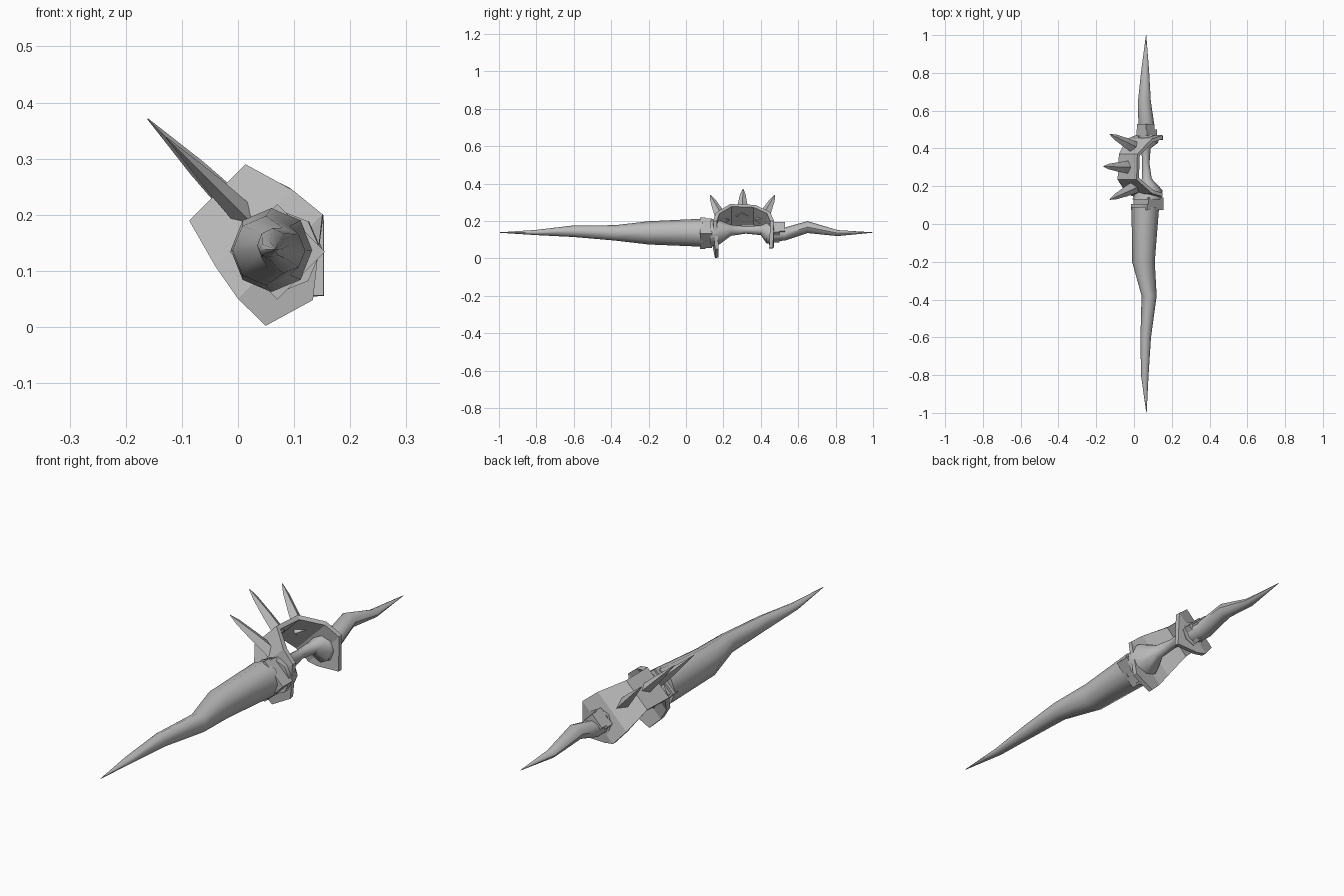
import bpy, bmesh, math
from mathutils import Vector

cube = bpy.data.objects.get("Cube")
if cube:
    bpy.data.objects.remove(cube, do_unlink=True)

grey = bpy.data.materials.new("grey horn")
grey.use_nodes = True
grey.diffuse_color = (0.5, 0.5, 0.5, 1)
grey.node_tree.nodes["Principled BSDF"].inputs["Base Color"].default_value = (0.5, 0.5, 0.5, 1)

D = math.sqrt(0.5)


def tilted(y, u, v):
    """Guard frame: u points up and to the right side, v across it."""
    return Vector((0.07 + D * (v - u), y, 0.14 + D * (u + v)))


def finish(name, bm, smooth=None):
    bmesh.ops.remove_doubles(bm, verts=bm.verts, dist=0.0005)
    bmesh.ops.recalc_face_normals(bm, faces=bm.faces)
    mesh = bpy.data.meshes.new(name)
    bm.to_mesh(mesh)
    bm.free()
    mesh.materials.append(grey)
    obj = bpy.data.objects.new(name, mesh)
    bpy.context.collection.objects.link(obj)
    if smooth:
        bpy.ops.object.select_all(action='DESELECT')
        obj.select_set(True)
        bpy.context.view_layer.objects.active = obj
        bpy.ops.object.shade_smooth_by_angle(angle=math.radians(smooth))
    return obj


def skin(bm, rings):
    for a, b in zip(rings, rings[1:]):
        for i in range(len(a)):
            j = (i + 1) % len(a)
            bm.faces.new((a[i], a[j], b[j], b[i]))
    bm.faces.new(rings[0])
    bm.faces.new(rings[-1])


def loft(name, stations, sides, smooth=None):
    """Stations: y, centre x, centre z, half width, half height."""
    bm = bmesh.new()
    rings = []
    for y, x, z, rx, rz in stations:
        turn = [math.tau * i / sides for i in range(sides)]
        rings.append([bm.verts.new((x + rx * math.cos(a), y, z + rz * math.sin(a)))
                      for a in turn])
    skin(bm, rings)
    return finish(name, bm, smooth)


# Long front horn and short wavy rear horn
loft("front_horn", [
    (-1.0, 0.066, 0.138, 0.001, 0.001), (-0.8, 0.057, 0.138, 0.02, 0.014),
    (-0.6, 0.062, 0.145, 0.028, 0.031), (-0.38, 0.08, 0.136, 0.04, 0.041),
    (-0.2, 0.05, 0.136, 0.06, 0.062), (0.09, 0.06, 0.137, 0.073, 0.075)], 8, 50)
loft("rear_horn", [
    (0.45, 0.07, 0.13, 0.04, 0.04), (0.53, 0.065, 0.13, 0.042, 0.035),
    (0.65, 0.055, 0.167, 0.034, 0.032), (0.81, 0.059, 0.135, 0.021, 0.016),
    (1.0, 0.064, 0.138, 0.001, 0.001)], 8, 50)

# Grip pinched in the middle
loft("grip", [
    (0.13, 0.07, 0.135, 0.078, 0.075), (0.18, 0.08, 0.14, 0.07, 0.065),
    (0.24, 0.068, 0.15, 0.026, 0.03), (0.32, 0.062, 0.152, 0.02, 0.02),
    (0.4, 0.064, 0.15, 0.024, 0.026), (0.43, 0.08, 0.135, 0.048, 0.055),
    (0.47, 0.075, 0.13, 0.055, 0.055)], 8, 50)

# Square collars
for name, y0, y1, x, z, r in [
        ("front_collar", 0.075, 0.105, 0.07, 0.134, 0.085),
        ("inner_collar", 0.105, 0.14, 0.076, 0.134, 0.079),
        ("rear_collar", 0.5, 0.53, 0.063, 0.147, 0.046),
        ("rear_inner_collar", 0.465, 0.5, 0.068, 0.14, 0.055)]:
    loft(name, [(y0, x, z, r, r), (y1, x, z, r, r)], 4)

# Curved guard: rows of y, then u and v of its low and high edge
bm = bmesh.new()
rows = []
for y, u0, v0, u1, v1 in [
        (0.155, -0.083, -0.112, -0.11, -0.02), (0.145, -0.014, -0.113, -0.014, 0.1),
        (0.16, 0.054, -0.101, 0.054, 0.093), (0.235, 0.146, -0.076, 0.146, 0.066),
        (0.37, 0.14, -0.072, 0.14, 0.066), (0.45, 0.06, -0.095, 0.06, 0.092),
        (0.47, -0.014, -0.1, -0.014, 0.1), (0.465, -0.05, -0.075, -0.119, -0.001)]:
    rows.append([bm.verts.new(tilted(y, u0, v0)), bm.verts.new(tilted(y, u1, v1))])
for a, b in zip(rows, rows[1:]):
    bm.faces.new((a[0], a[1], b[1], b[0]))
guard = finish("guard", bm)
# Thicken towards the grip
inward = guard.data.polygons[3].normal.dot(tilted(0, 1, 0) - tilted(0, 0, 0)) < 0
solid = guard.modifiers.new("thickness", 'SOLIDIFY')
solid.thickness = 0.02
solid.offset = 1 if inward else -1

# Three spikes fanning out of the guard
for name, y0, u0, y1, u1 in [("front_spike", 0.2, 0.08, 0.13, 0.28),
                             ("middle_spike", 0.3, 0.12, 0.305, 0.327),
                             ("rear_spike", 0.4, 0.08, 0.475, 0.28)]:
    bm = bmesh.new()
    along = Vector((y1 - y0, u1 - u0))
    side = Vector((along.y, -along.x)).normalized()
    rings = []
    for t, wide, thick in [(0, 0.035, 0.022), (0.4, 0.027, 0.016),
                           (0.8, 0.015, 0.006), (1, 0.002, 0.001)]:
        c = Vector((y0, u0)) + along * t
        p, q = c + side * wide, c - side * wide
        rings.append([bm.verts.new(tilted(*k)) for k in (
            (p.x, p.y, 0), (c.x, c.y, thick), (q.x, q.y, 0), (c.x, c.y, -thick))])
    skin(bm, rings)
    finish(name, bm)
